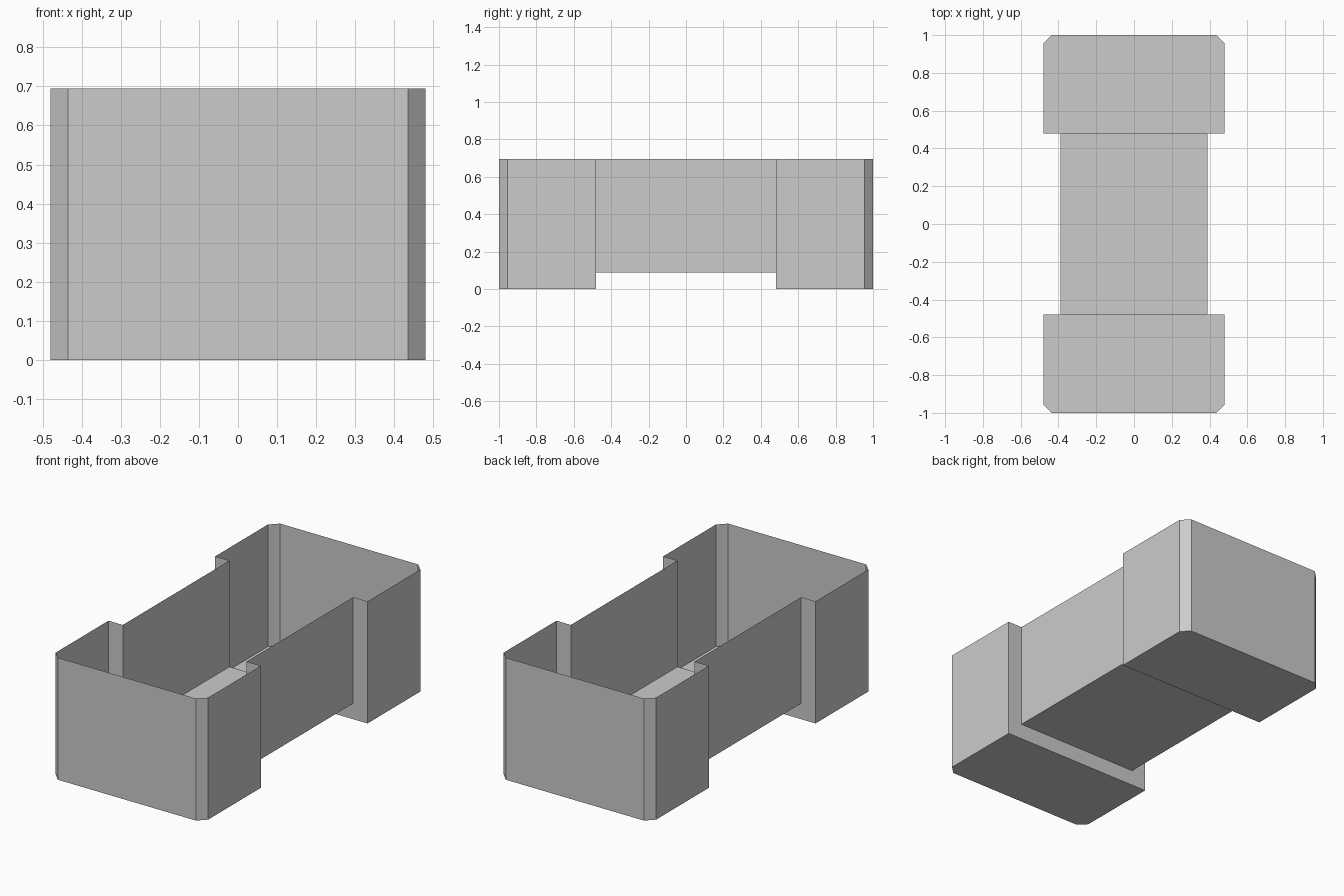
import bpy, bmesh

cube = bpy.data.objects.get("Cube")
if cube:
    bpy.data.objects.remove(cube, do_unlink=True)

HEIGHT = 0.695      # rim of all walls
STEP = 0.09         # raised floor of the middle
END_X, MID_X = 0.48, 0.39
END_Y, MID_Y = 1.0, 0.48
CHAMFER = 0.045

grey = bpy.data.materials.new("light_grey")
grey.use_nodes = True
colour = (0.6, 0.6, 0.6, 1)
grey.diffuse_color = colour
grey.node_tree.nodes["Principled BSDF"].inputs["Base Color"].default_value = colour


def make_part(name, faces):
    """Join thin polygon sheets into one open shell."""
    bm = bmesh.new()
    for points in faces:
        bm.faces.new([bm.verts.new(p) for p in points])
    bmesh.ops.remove_doubles(bm, verts=bm.verts, dist=1e-5)
    mesh = bpy.data.meshes.new(name)
    bm.to_mesh(mesh)
    bm.free()
    mesh.materials.append(grey)
    obj = bpy.data.objects.new(name, mesh)
    bpy.context.collection.objects.link(obj)


def wall(a, b, low, high):
    return [(*a, low), (*b, low), (*b, high), (*a, high)]


def floor(outline, z):
    return [(x, y, z) for x, y in reversed(outline)]


def end_tub(name, turn):
    """Chamfered end tub; turn = -1 rotates it half a turn to the back."""
    outline = [(-END_X, -MID_Y), (-END_X, -END_Y + CHAMFER),
               (-END_X + CHAMFER, -END_Y), (END_X - CHAMFER, -END_Y),
               (END_X, -END_Y + CHAMFER), (END_X, -MID_Y)]
    inner = [(END_X, -MID_Y), (MID_X, -MID_Y),
             (-MID_X, -MID_Y), (-END_X, -MID_Y)]
    outline = [(x * turn, y * turn) for x, y in outline]
    inner = [(x * turn, y * turn) for x, y in inner]

    faces = [floor(outline, 0)]
    faces += [wall(a, b, 0, HEIGHT) for a, b in zip(outline, outline[1:])]
    # Low step under the middle, and full returns beside it
    faces += [wall(a, b, 0, STEP) for a, b in zip(inner, inner[1:])]
    faces += [wall(inner[i], inner[i + 1], STEP, HEIGHT) for i in (0, 2)]
    make_part(name, faces)


end_tub("front_tub", 1)
end_tub("back_tub", -1)

# Narrow raised channel joining the two tubs
corners = [(-MID_X, -MID_Y), (MID_X, -MID_Y), (MID_X, MID_Y), (-MID_X, MID_Y)]
make_part("middle_channel", [
    floor(corners, STEP),
    wall(corners[1], corners[2], STEP, HEIGHT),
    wall(corners[3], corners[0], STEP, HEIGHT),
])
